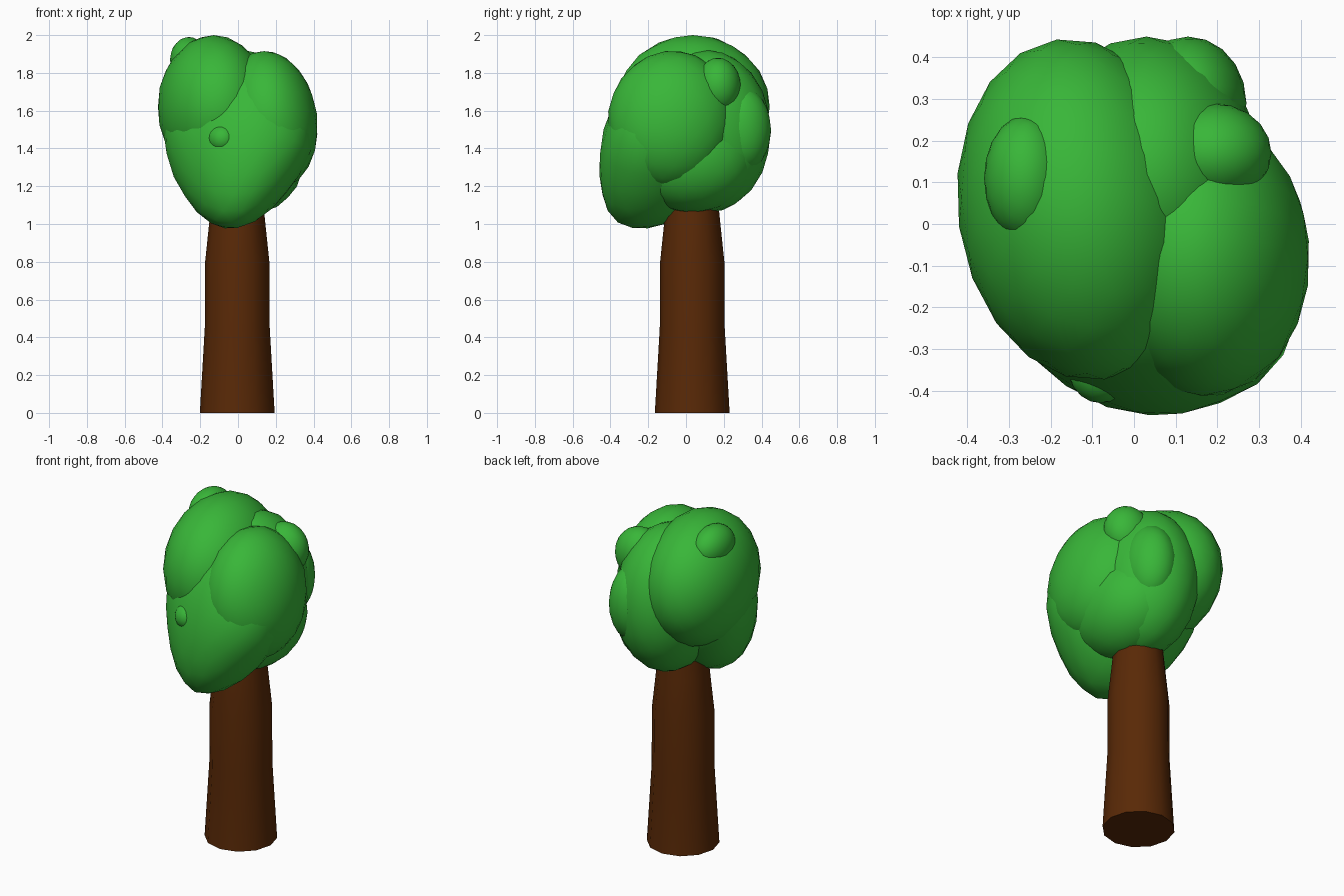
import bpy, bmesh, math
from mathutils import Vector, Euler

if "Cube" in bpy.data.objects:
    bpy.data.objects.remove(bpy.data.objects["Cube"])


def material(name, rgb):
    m = bpy.data.materials.new(name)
    m.diffuse_color = (*rgb, 1)
    m.use_nodes = True
    m.node_tree.nodes["Principled BSDF"].inputs["Base Color"].default_value = m.diffuse_color
    return m


GREEN = material("leaf green", (0.04, 0.47, 0.04))
BROWN = material("bark brown", (0.1, 0.022, 0.002))


def finish(bm, name, mat, angle):
    bmesh.ops.recalc_face_normals(bm, faces=bm.faces)
    me = bpy.data.meshes.new(name)
    bm.to_mesh(me)
    bm.free()
    me.materials.append(mat)
    ob = bpy.data.objects.new(name, me)
    bpy.context.collection.objects.link(ob)
    bpy.ops.object.select_all(action='DESELECT')
    ob.select_set(True)
    bpy.context.view_layer.objects.active = ob
    bpy.ops.object.shade_smooth_by_angle(angle=math.radians(angle))
    return ob


def leaf_clump(name, centre, radii, tilt=(0, 0, 0), droop=0.0, taper=0.0):
    """Ellipsoid clump; droop pulls the underside forward, taper narrows it."""
    bm = bmesh.new()
    bmesh.ops.create_icosphere(bm, subdivisions=3, radius=1)
    rot = Euler([math.radians(a) for a in tilt]).to_matrix()
    for v in bm.verts:
        t = max(0.0, -v.co.z)
        p = rot @ Vector([a * b for a, b in zip(v.co, radii)])
        p.x *= 1 - taper * t
        p.y -= droop * t ** 3
        v.co = p + Vector(centre)
    finish(bm, name, GREEN, 60)


# trunk: stacked rings, flared at the foot
bm = bmesh.new()
SIDES = 12
rings = []
for z, r in [(0, 0.198), (0.45, 0.172), (0.8, 0.17), (1.02, 0.147), (1.2, 0.13)]:
    rings.append([bm.verts.new((-0.004 + r * math.cos(2 * math.pi * i / SIDES),
                                0.033 + r * math.sin(2 * math.pi * i / SIDES), z))
                  for i in range(SIDES)])
for lo, hi in zip(rings, rings[1:]):
    for i in range(SIDES):
        j = (i + 1) % SIDES
        bm.faces.new((lo[i], lo[j], hi[j], hi[i]))
bm.faces.new(rings[0][::-1])
bm.faces.new(rings[-1])
finish(bm, "trunk", BROWN, 40)

# main crown clumps
leaf_clump("left_top_clump", (-0.128, 0.035, 1.62), (0.295, 0.412, 0.38), (0, 0, 8))
leaf_clump("front_clump", (-0.005, -0.105, 1.435), (0.42, 0.31, 0.475), (-18, 3, -30),
           droop=0.07, taper=0.25)
leaf_clump("right_clump", (0.17, -0.08, 1.55), (0.25, 0.335, 0.37), (-8, -8, 0))
leaf_clump("back_clump", (0.03, 0.115, 1.49), (0.28, 0.335, 0.43))
leaf_clump("underside_clump", (0.09, 0.03, 1.35), (0.26, 0.34, 0.29))

# small bumps on the crown
leaf_clump("top_left_bump", (-0.26, 0.11, 1.87), (0.1, 0.15, 0.12))
leaf_clump("back_right_bump", (0.13, 0.29, 1.5), (0.14, 0.16, 0.23))
leaf_clump("right_top_bump", (0.19, 0.17, 1.73), (0.14, 0.12, 0.15))
leaf_clump("front_bump", (-0.08, -0.34, 1.45), (0.08, 0.09, 0.08))
